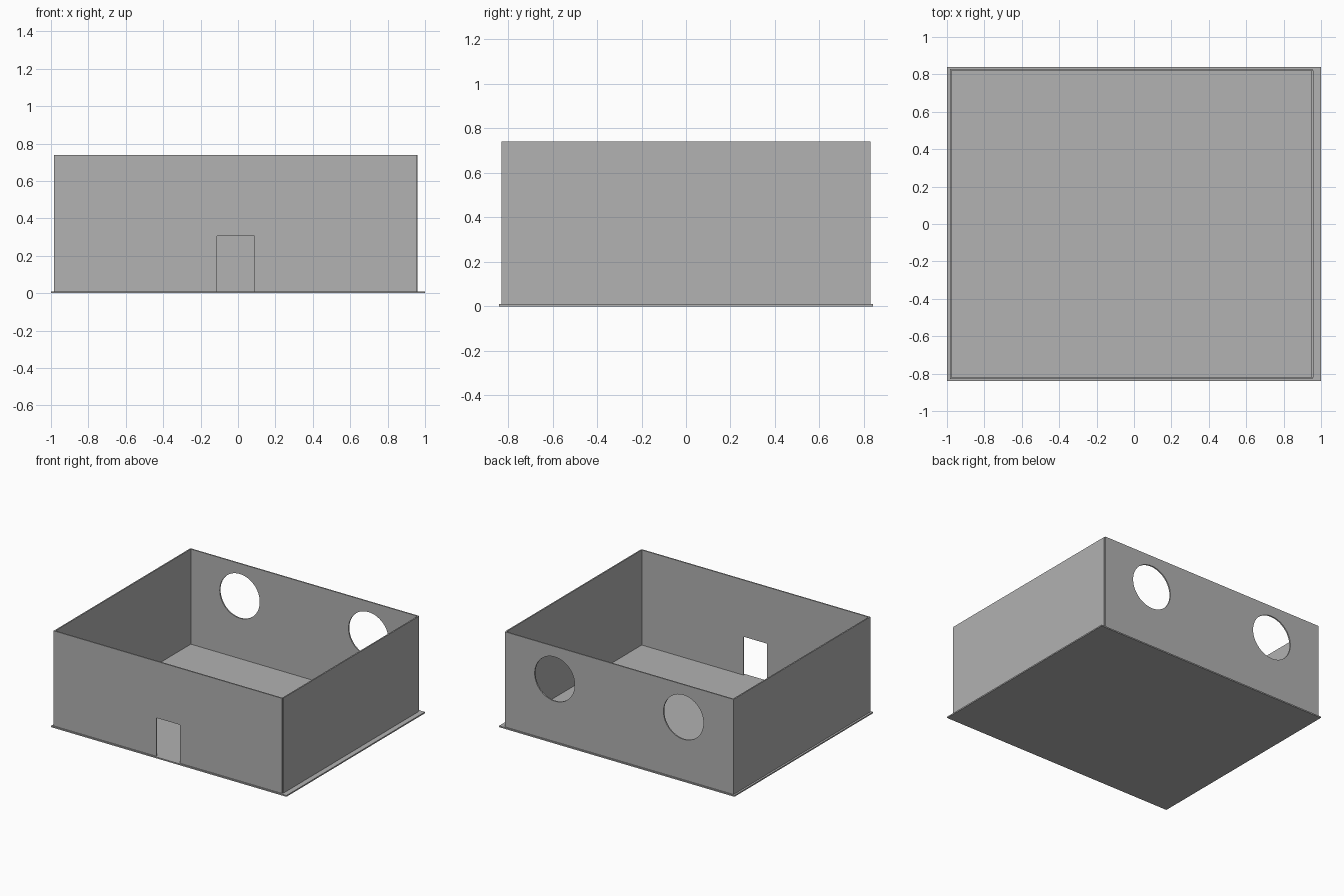
import bpy
import math

cube = bpy.data.objects.get("Cube")
if cube:
    bpy.data.objects.remove(cube, do_unlink=True)

# Single plain grey for the whole model
GREY = (0.445, 0.445, 0.445, 1)
grey = bpy.data.materials.new("plain_grey")
grey.use_nodes = True
grey.diffuse_color = GREY
grey.node_tree.nodes["Principled BSDF"].inputs["Base Color"].default_value = GREY


def box(name, low, high):
    """Box between two opposite corners."""
    bpy.ops.mesh.primitive_cube_add(
        size=1, location=[(a + b) / 2 for a, b in zip(low, high)])
    ob = bpy.context.object
    ob.name = name
    ob.scale = [b - a for a, b in zip(low, high)]
    bpy.ops.object.transform_apply(location=False, rotation=False, scale=True)
    ob.data.materials.append(grey)
    return ob


def cut(target, cutter):
    """Cut an opening and discard the cutter."""
    cutter.hide_render = True
    mod = target.modifiers.new("opening", 'BOOLEAN')
    mod.operation = 'DIFFERENCE'
    mod.solver = 'EXACT'
    mod.object = cutter
    bpy.ops.object.select_all(action='DESELECT')
    bpy.context.view_layer.objects.active = target
    target.select_set(True)
    bpy.ops.object.modifier_apply(modifier=mod.name)
    bpy.data.objects.remove(cutter, do_unlink=True)


LEFT, RIGHT = -0.985, 0.96
DEPTH, THICK = 0.83, 0.01
FLOOR, TOP = 0.01, 0.74
INNER = DEPTH - THICK
MIDDLE = (LEFT + RIGHT) / 2

# Floor slab, slightly larger than the walls
box("floor_slab", (-1, -0.84, 0), (1, 0.84, FLOOR))

# Four thin walls
front = box("front_wall", (LEFT, -DEPTH, FLOOR), (RIGHT - 0.005, -INNER, TOP))
back = box("back_wall", (LEFT, INNER, FLOOR), (RIGHT - 0.005, DEPTH, TOP))
box("wall_negative_x", (LEFT, -INNER, FLOOR), (LEFT + THICK, INNER, TOP))
box("wall_positive_x", (RIGHT - THICK, -INNER, FLOOR), (RIGHT, INNER, TOP))

# Doorway in the front wall
cut(front, box("door_cutter", (MIDDLE - 0.1, -1, -0.1), (MIDDLE + 0.1, -0.7, 0.305)))

# Two round windows in the back wall
for side in (-1, 1):
    bpy.ops.mesh.primitive_cylinder_add(
        vertices=64, radius=0.17, depth=0.3,
        location=(MIDDLE + side * 0.547, DEPTH, 0.49),
        rotation=(math.pi / 2, 0, 0))
    window = bpy.context.object
    window.data.materials.append(grey)
    cut(back, window)
